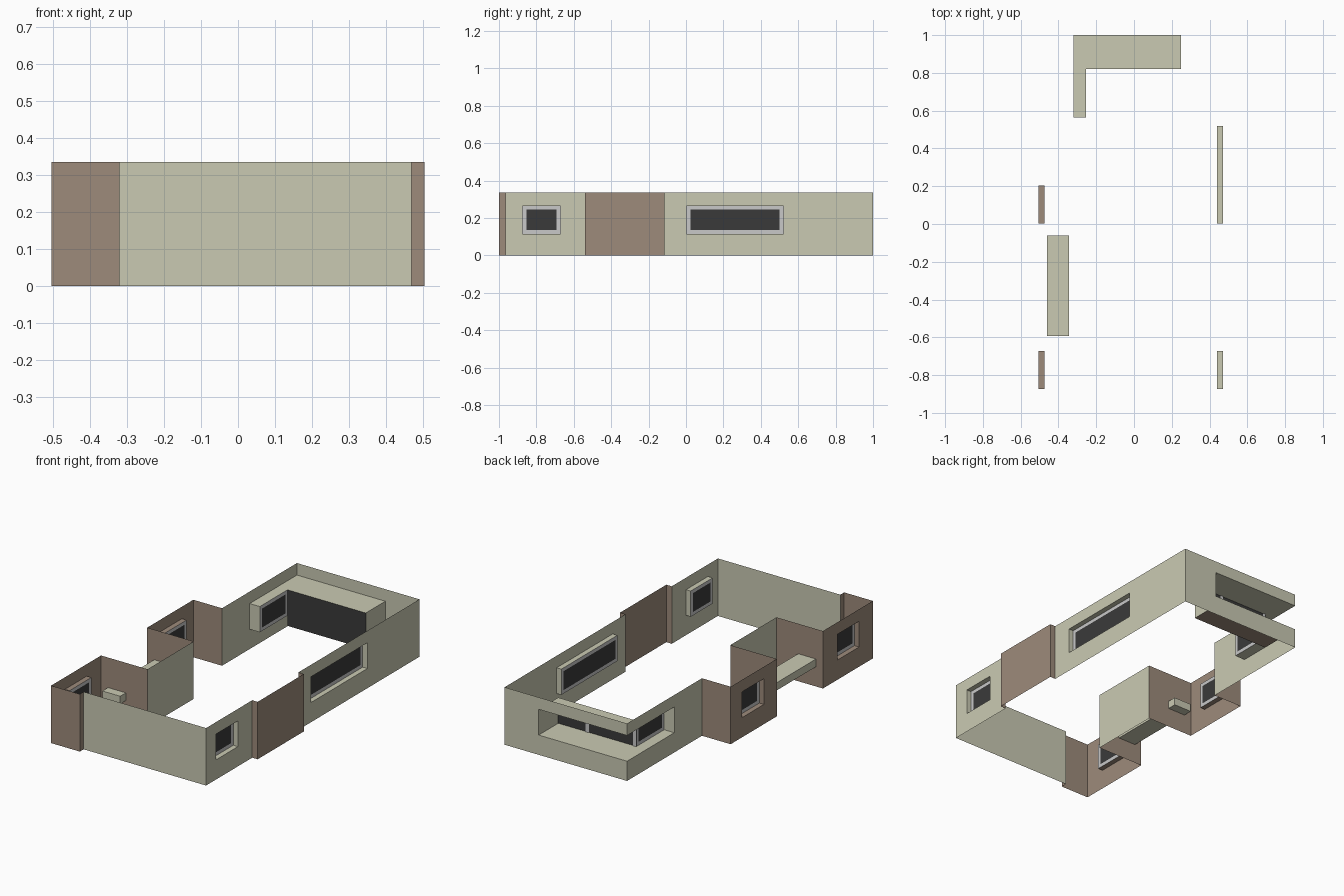
import bpy

if "Cube" in bpy.data.objects:
    bpy.data.objects.remove(bpy.data.objects["Cube"])

H = 0.335                 # wall height
Z0, Z1 = 0.115, 0.265     # window sill and head heights


def material(name, rgb):
    m = bpy.data.materials.new(name)
    m.diffuse_color = (*rgb, 1)
    m.use_nodes = True
    m.node_tree.nodes["Principled BSDF"].inputs["Base Color"].default_value = m.diffuse_color
    return m


CREAM = material("cream_plaster", (0.59, 0.59, 0.45))
BROWN = material("brown_plaster", (0.337, 0.258, 0.198))
FRAME = material("light_grey_frame", (0.58, 0.58, 0.58))
GLASS = material("dark_glass", (0.042, 0.042, 0.042))


def build(name, quads, *mats):
    """Object from (four corners, material slot) pairs."""
    verts, faces = [], []
    for corners, _ in quads:
        faces.append(range(len(verts), len(verts) + 4))
        verts += corners
    me = bpy.data.meshes.new(name)
    me.from_pydata(verts, [], [tuple(f) for f in faces])
    for m in mats:
        me.materials.append(m)
    for poly, (_, slot) in zip(me.polygons, quads):
        poly.material_index = slot
    ob = bpy.data.objects.new(name, me)
    bpy.context.collection.objects.link(ob)
    return ob


def upright(a, b, z0, z1, slot=0):
    return ([(*a, z0), (*b, z0), (*b, z1), (*a, z1)], slot)


def level(x0, x1, y0, y1, z, slot=0):
    return ([(x0, y0, z), (x1, y0, z), (x1, y1, z), (x0, y1, z)], slot)


def wall(name, a, b, mat, holes=()):
    """Thin wall from a to b; holes are (start, end) distances along it."""
    length = abs(b[0] - a[0]) + abs(b[1] - a[1])

    def at(d):
        t = d / length
        return (a[0] + (b[0] - a[0]) * t, a[1] + (b[1] - a[1]) * t)
    quads, pos = [], 0
    for s, e in sorted(holes):
        if s - pos > 1e-4:
            quads.append(upright(at(pos), at(s), 0, H))
        quads += [upright(at(s), at(e), 0, Z0), upright(at(s), at(e), Z1, H)]
        pos = e
    if length - pos > 1e-4:
        quads.append(upright(at(pos), at(length), 0, H))
    return build(name, quads, mat)


def pane(a, b, z0=Z0, z1=Z1, w=0.02):
    """Frame ring (slot 1) around glass (slot 2) in one plane."""
    length = abs(b[0] - a[0]) + abs(b[1] - a[1])
    t = w / length
    c = tuple(p + (q - p) * t for p, q in zip(a, b))
    d = tuple(q + (p - q) * t for p, q in zip(a, b))
    return [upright(a, c, z0, z1, 1), upright(d, b, z0, z1, 1),
            upright(c, d, z0, z0 + w, 1), upright(c, d, z1 - w, z1, 1),
            upright(c, d, z0 + w, z1 - w, 2)]


def window(name, x_wall, x_in, y0, y1, mat):
    """Recessed window in a side wall."""
    x0, x1 = sorted((x_wall, x_in))
    quads = [level(x0, x1, y0, y1, Z0), level(x0, x1, y0, y1, Z1),
             upright((x0, y0), (x1, y0), Z0, Z1),
             upright((x0, y1), (x1, y1), Z0, Z1)]
    build(name, quads + pane((x_in, y0), (x_in, y1)), mat, FRAME, GLASS)


# Plan positions
R, L, OUT = 0.47, -0.32, 0.505
F, B = -0.965, 1.0
P0, P1, T = -0.54, -0.115, 0.31      # porch start and end, tower end
PORCH = -0.205
SMALL, BIG, TOWER = (-0.873, -0.672), (0.003, 0.52), (0.003, 0.205)
CX, CY = 0.25, 0.565                 # ends of the corner window

# Front and right walls
wall("front_wall", (L, F), (R, F), CREAM)
wall("right_front_wall", (R, F), (R, P0), CREAM, [(SMALL[0] - F, SMALL[1] - F)])
wall("right_bay_front", (R, P0), (OUT, P0), BROWN)
wall("right_bay_face", (OUT, P0), (OUT, P1), BROWN)
wall("right_bay_back", (OUT, P1), (R, P1), BROWN)
wall("right_back_wall", (R, P1), (R, B), CREAM, [(BIG[0] - P1, BIG[1] - P1)])

# Back wall and left wall, sharing the corner window
wall("back_wall", (R, B), (L, B), CREAM, [(R - CX, R - L)])
wall("left_back_wall", (L, B), (L, T), CREAM, [(0, B - CY)])

# Left towers and porch
wall("back_tower_end", (L, T), (-OUT, T), BROWN)
wall("back_tower_face", (-OUT, T), (-OUT, P1), BROWN, [(T - TOWER[1], T - TOWER[0])])
wall("porch_back_side", (-OUT, P1), (PORCH, P1), BROWN)
wall("porch_wall", (PORCH, P1), (PORCH, P0), CREAM)
wall("porch_front_side", (PORCH, P0), (-OUT, P0), BROWN)
wall("front_tower_face", (-OUT, P0), (-OUT, -1), BROWN, [(P0 - SMALL[1], P0 - SMALL[0])])
wall("front_tower_front", (-OUT, -1), (L, -1), BROWN)
wall("front_tower_return", (L, -1), (L, F), BROWN)

# Recessed side windows
window("right_small_window", R, 0.44, *SMALL, CREAM)
window("right_long_window", R, 0.44, *BIG, CREAM)
window("front_tower_window", -OUT, -0.475, *SMALL, BROWN)
window("back_tower_window", -OUT, -0.475, *TOWER, BROWN)

# Corner window: deep recess along the back, shallow along the left
IX, IY, LOW = -0.255, 0.82, 0.055
quads = []
for z in (Z0, Z1):
    quads += [level(L, CX, IY, B, z), level(L, IX, CY, IY, z)]
quads += [upright((CX, IY), (CX, B), LOW, Z1),
          upright((L, CY), (IX, CY), Z0, Z1)]
quads += pane((IX, CY), (IX, IY))
quads.append(upright((IX, IY), (CX, IY), LOW, Z1, 2))
quads.append(level(IX, CX, IY, B, LOW, 3))
quads.append(upright((IX, IY), (IX, B), LOW, Z0))
build("corner_window", quads, CREAM, FRAME, GLASS, BROWN)

# Outer mullions of the corner window, just in front of the glass
my = IY + 0.004
build("corner_window_mullions",
      [upright((x - 0.01, my), (x + 0.01, my), Z0, Z1) for x in (0.06, IX + 0.01)],
      FRAME)

# Porch beam passing through both tower sides
bpy.ops.mesh.primitive_cube_add(size=1, location=(-0.4025, -0.327, 0.1375))
beam = bpy.context.object
beam.name = "porch_beam"
beam.scale = (0.115, 0.53, 0.045)
beam.data.materials.append(CREAM)
